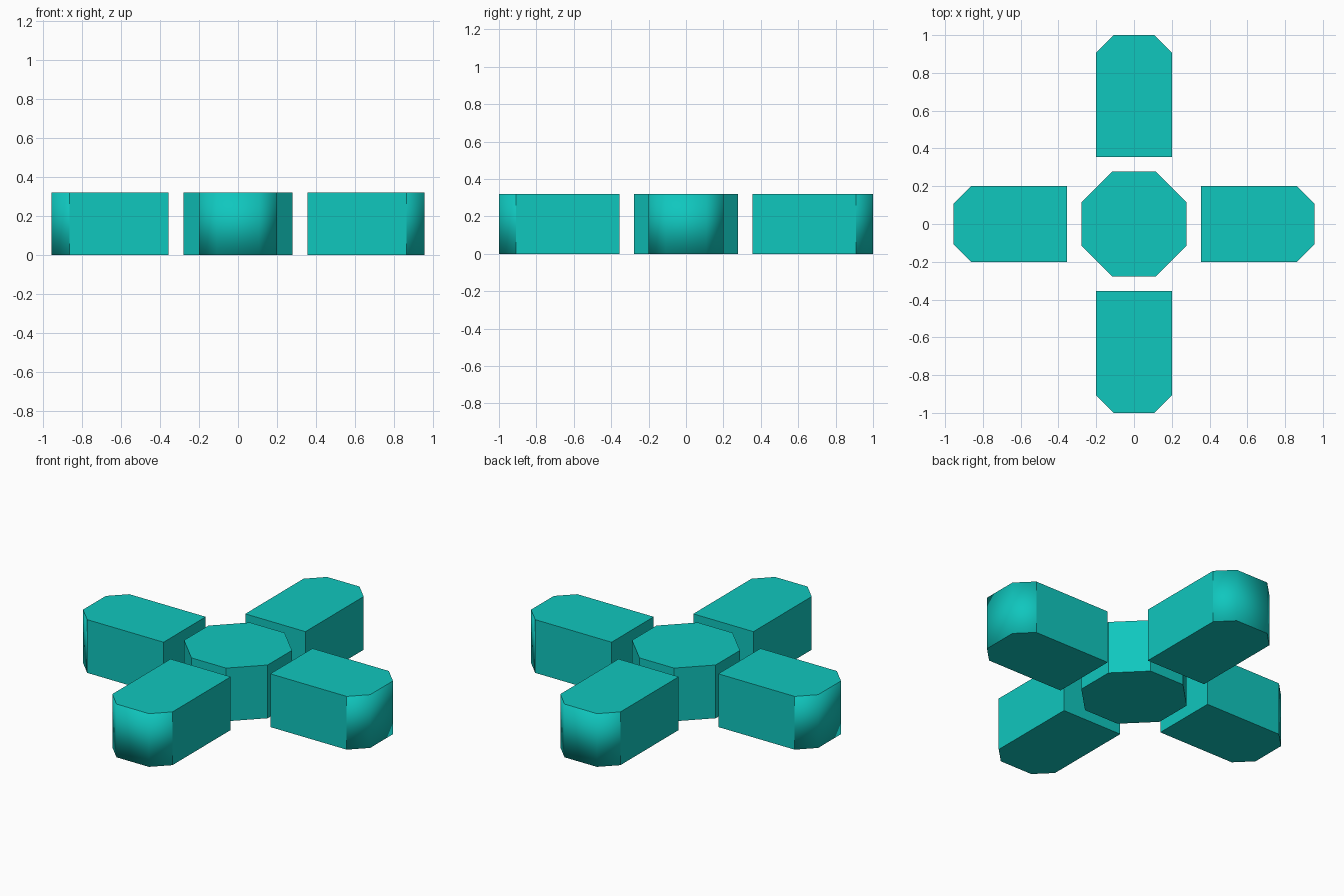
import bpy
import bmesh
import math

HEIGHT = 0.32
HALF_WIDTH = 0.2
INNER = 0.355
CHAMFER = 0.092

default = bpy.data.objects.get("Cube")
if default:
    bpy.data.objects.remove(default, do_unlink=True)

teal = bpy.data.materials.new("teal")
teal.use_nodes = True
teal.diffuse_color = (0.005, 0.57, 0.515, 1)
teal.node_tree.nodes["Principled BSDF"].inputs["Base Color"].default_value = teal.diffuse_color


def prism(name, outline, smooth_from=None, angle=0):
    """Extrude an outline upward; side faces beyond smooth_from get rounded shading."""
    bm = bmesh.new()
    base = bm.faces.new([bm.verts.new((x, y, 0)) for x, y in outline])
    top = bmesh.ops.extrude_face_region(bm, geom=[base], use_keep_orig=True)["geom"]
    bmesh.ops.translate(bm, vec=(0, 0, HEIGHT),
                        verts=[v for v in top if isinstance(v, bmesh.types.BMVert)])
    bmesh.ops.recalc_face_normals(bm, faces=bm.faces)
    if smooth_from is not None:
        for face in bm.faces:
            face.smooth = (abs(face.normal.z) < 0.5
                           and face.calc_center_median().x > smooth_from)
    mesh = bpy.data.meshes.new(name)
    bm.to_mesh(mesh)
    bm.free()
    mesh.materials.append(teal)

    # Rounded end faces use averaged corner normals, all others stay flat
    if smooth_from is not None:
        corner_normals = [None] * len(mesh.loops)
        for poly in mesh.polygons:
            for i in poly.loop_indices:
                vert = mesh.vertices[mesh.loops[i].vertex_index]
                corner_normals[i] = tuple(vert.normal if poly.use_smooth else poly.normal)
        mesh.normals_split_custom_set(corner_normals)

    obj = bpy.data.objects.new(name, mesh)
    obj.rotation_euler.z = angle
    bpy.context.collection.objects.link(obj)
    return obj


# Octagonal hub with flats facing the arms
radius = 0.278 / math.cos(math.pi / 8)
prism("hub", [(radius * math.cos((k + 0.5) * math.pi / 4),
               radius * math.sin((k + 0.5) * math.pi / 4)) for k in range(8)])

# Four separate arms with chamfered outer ends
arms = [("left_arm", 0.955), ("back_arm", 1.0), ("right_arm", 0.955), ("front_arm", 1.0)]
for turn, (name, outer) in enumerate(arms):
    shoulder = outer - CHAMFER
    tip = HALF_WIDTH - CHAMFER
    half = [(INNER, HALF_WIDTH), (shoulder, HALF_WIDTH), (outer, tip)]
    outline = [(x, -y) for x, y in half] + half[::-1]
    prism(name, outline, smooth_from=shoulder, angle=turn * math.pi / 2)
